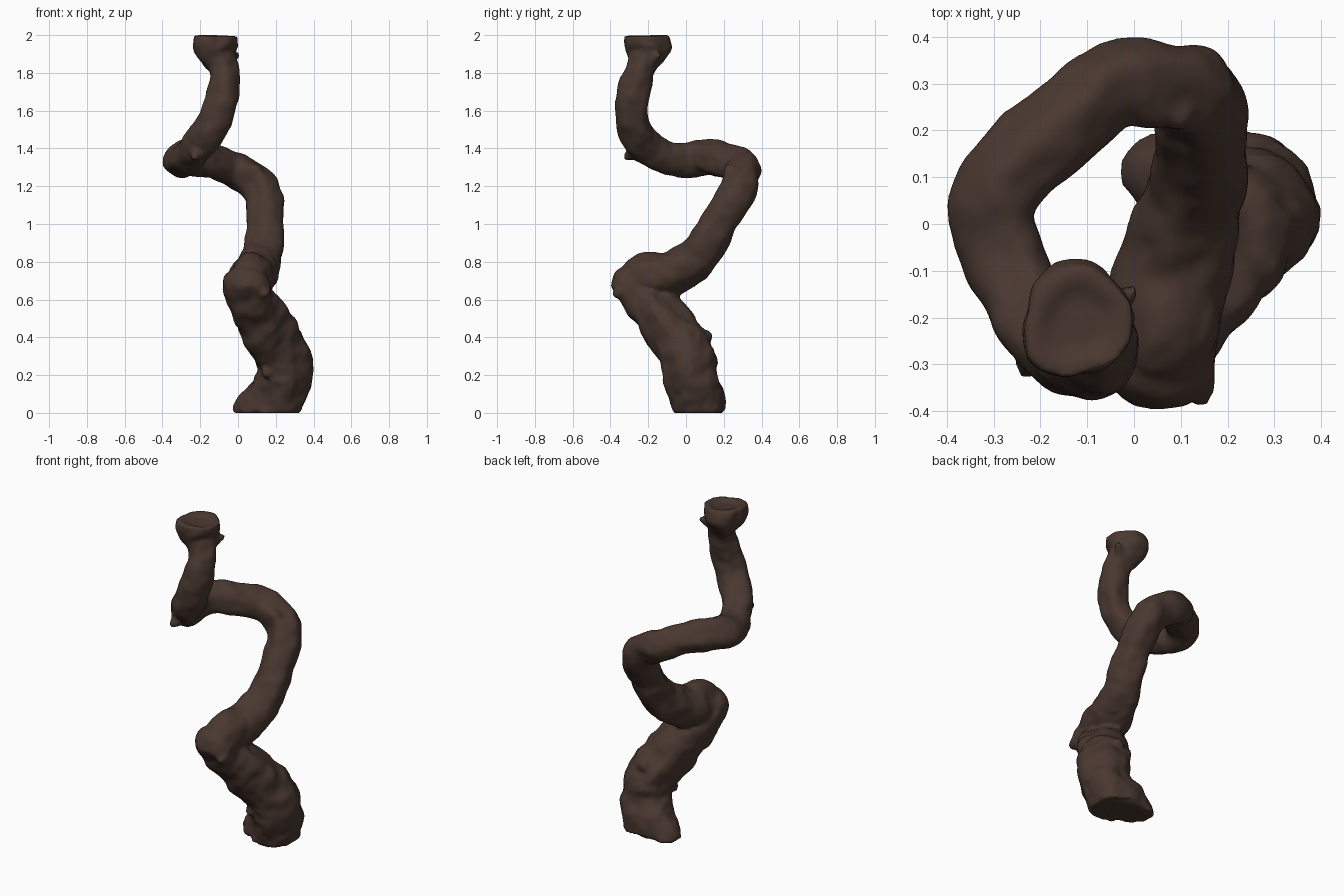
import bpy, bmesh, math
from mathutils import Vector, noise

bark = bpy.data.materials.new("dark_bark")
bark.diffuse_color = (0.067, 0.039, 0.029, 1)
bm = bmesh.new()


def spline(points, steps):
    """Smooth curve through (x, y, z, radius) points."""
    p = [Vector(q) for q in points]
    p = [p[0] * 2 - p[1]] + p + [p[-1] * 2 - p[-2]]
    out = []
    for i in range(1, len(p) - 2):
        a, b, c, d = p[i - 1:i + 3]
        for s in range(steps):
            t = s / steps
            out.append(0.5 * (2 * b + (c - a) * t + (2 * a - 5 * b + 4 * c - d) * t * t
                              + (3 * b - a - 3 * c + d) * t ** 3))
    return out + [p[-2]]


def limb(points, sides=24, steps=5, rough=0.15, dish=0.0):
    """Gnarled tube with twisting ridges, trimmed at the floor and at the top."""
    path = spline(points, steps)
    pos = [q.to_3d() for q in path]
    rings, normal = [], Vector((1, 0.3, 0.1))

    def ring_at(centre, u, v, r, i):
        ring = []
        for k in range(sides):
            a = 2 * math.pi * k / sides
            d = u * math.cos(a) + v * math.sin(a)
            ridge = 0.3 * math.sin(3 * a + i * 0.15) + 0.2 * math.sin(5 * a - i * 0.12)
            lump = noise.noise((centre + d * r) * 9) + 0.6 * noise.noise((centre + d * r) * 20)
            co = centre + d * r * (1 + rough * (ridge + lump))
            co.z = min(max(co.z, 0), 2)
            ring.append(bm.verts.new(co))
        rings.append(ring)

    for i, c in enumerate(pos):
        t = (pos[min(i + 1, len(pos) - 1)] - pos[max(i - 1, 0)]).normalized()
        normal = (normal - t * normal.dot(t)).normalized()
        ring_at(c, normal, t.cross(normal), path[i][3], i)
    if dish:
        # sunken centre of the cut end
        ring_at(pos[-1] - t * dish * 0.2, normal, t.cross(normal), path[-1][3] * 0.75, i)
        ring_at(pos[-1] - t * dish, normal, t.cross(normal), path[-1][3] * 0.45, i)
    for a, b in zip(rings, rings[1:]):
        for k in range(sides):
            n = (k + 1) % sides
            bm.faces.new((a[k], a[n], b[n], b[k]))
    bm.faces.new(rings[0][::-1])
    bm.faces.new(rings[-1])


# Thick lower trunk, leaning forward up to the elbow
limb([
    (0.19, 0.075, -0.01, 0.14), (0.225, 0.055, 0.10, 0.142), (0.245, 0.03, 0.20, 0.143),
    (0.23, 0.005, 0.31, 0.147), (0.175, -0.06, 0.41, 0.145), (0.115, -0.135, 0.51, 0.137),
    (0.07, -0.205, 0.60, 0.13), (0.052, -0.265, 0.68, 0.13), (0.047, -0.29, 0.735, 0.105),
    (0.047, -0.295, 0.775, 0.05)])

# Root lobe spreading sideways at the floor
limb([
    (0.25, 0.06, 0.14, 0.08), (0.16, 0.085, 0.07, 0.125), (0.08, 0.10, 0.03, 0.105),
    (0.02, 0.11, 0.01, 0.075), (-0.025, 0.11, 0.0, 0.03)])

# Long winding limb from the elbow to the cut top
limb([
    (0.06, -0.31, 0.68, 0.08), (0.07, -0.23, 0.72, 0.118), (0.085, -0.10, 0.73, 0.122),
    (0.115, 0.03, 0.80, 0.112), (0.14, 0.12, 0.91, 0.102), (0.145, 0.175, 1.01, 0.097),
    (0.147, 0.235, 1.10, 0.097), (0.122, 0.28, 1.18, 0.098), (0.055, 0.295, 1.25, 0.094),
    (-0.04, 0.305, 1.30, 0.093), (-0.14, 0.22, 1.33, 0.093), (-0.25, 0.12, 1.345, 0.093),
    (-0.30, 0.03, 1.335, 0.093), (-0.28, -0.07, 1.345, 0.088), (-0.235, -0.165, 1.38, 0.087),
    (-0.175, -0.245, 1.45, 0.091), (-0.12, -0.285, 1.55, 0.088), (-0.085, -0.285, 1.65, 0.088),
    (-0.07, -0.26, 1.75, 0.082), (-0.085, -0.235, 1.83, 0.077), (-0.108, -0.215, 1.885, 0.103),
    (-0.12, -0.21, 1.935, 0.122), (-0.118, -0.212, 2.0, 0.12)], dish=0.02)

# Knots and broken twig stubs: start, tip, start radius
stubs = [
    ((0.10, -0.27, 0.66), (0.15, -0.385, 0.625), 0.07),
    ((0.08, -0.19, 0.75), (0.08, -0.22, 0.845), 0.09),
    ((0.10, 0.28, 1.22), (0.09, 0.215, 1.31), 0.08),
    ((-0.19, -0.23, 1.42), (-0.235, -0.325, 1.345), 0.06),
    ((0.27, 0.00, 0.37), (0.375, -0.01, 0.31), 0.08),
    ((0.21, 0.03, 0.34), (0.21, 0.13, 0.425), 0.09),
    ((-0.08, -0.20, 1.85), (0.005, -0.14, 1.90), 0.045),
    ((0.20, -0.02, 0.27), (0.14, -0.11, 0.20), 0.08),
]
for a, b, r in stubs:
    a, b = Vector(a), Vector(b)
    limb([(*a.lerp(b, t), r * s) for t, s in ((0, 1), (0.5, 0.7), (0.85, 0.4), (1, 0.2))],
         sides=10, steps=3, rough=0.25)

mesh = bpy.data.meshes.new("twisted_trunk")
bm.to_mesh(mesh)
bm.free()
mesh.materials.append(bark)
trunk = bpy.data.objects.new("twisted_trunk", mesh)
bpy.context.collection.objects.link(trunk)

# Grow the limbs and knots together into one skin
fuse = trunk.modifiers.new("fuse", 'REMESH')
fuse.mode = 'VOXEL'
fuse.voxel_size = 0.012
fuse.use_smooth_shade = True
soften = trunk.modifiers.new("soften", 'SMOOTH')
soften.factor = 0.5
soften.iterations = 2
